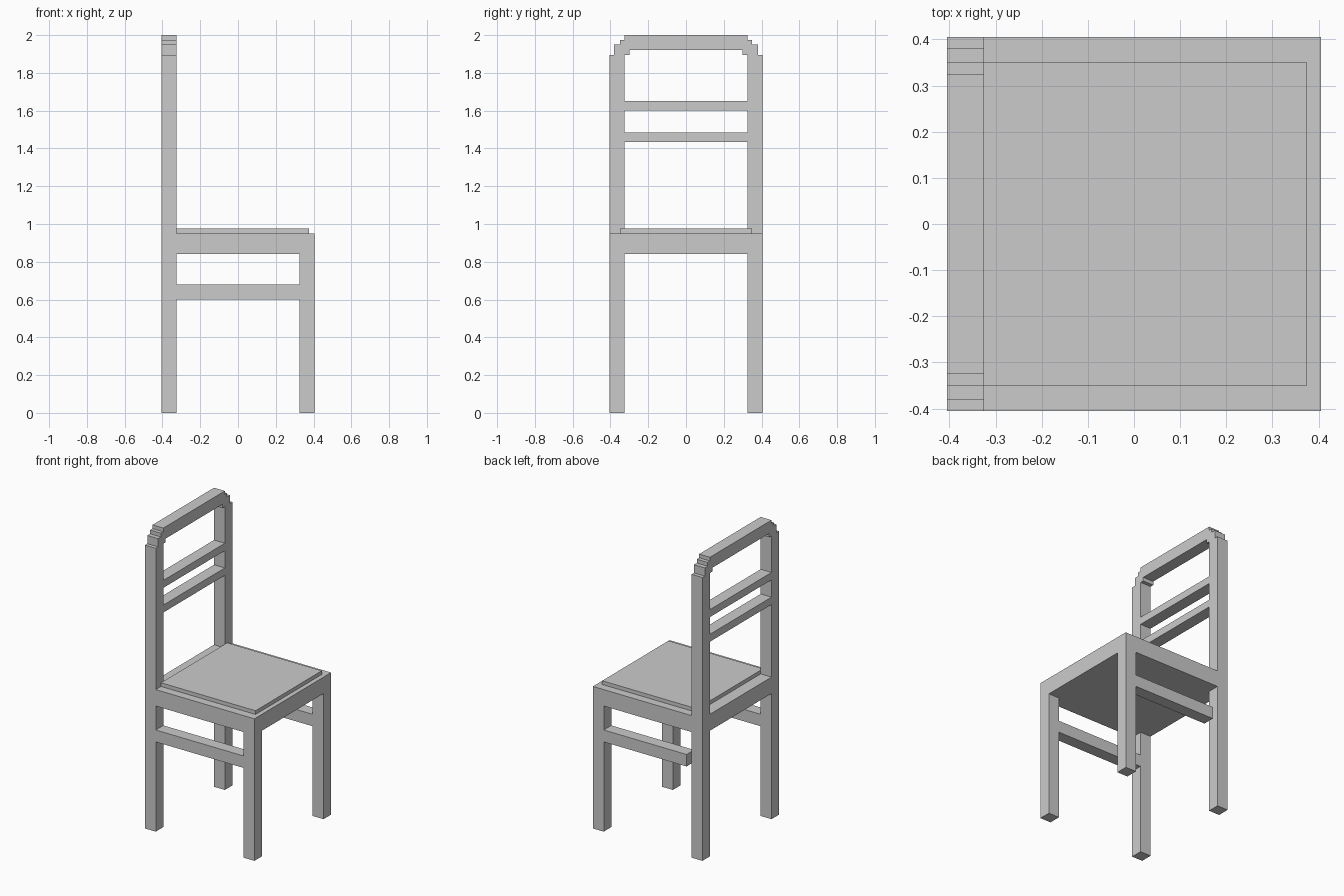
import bpy
import bmesh

cube = bpy.data.objects.get("Cube")
if cube:
    bpy.data.objects.remove(cube, do_unlink=True)

OUT = 0.405          # outer half-width of the chair
INN = 0.325          # inner face of legs and posts
SEAT_LOW, SEAT_TOP = 0.84, 0.95
POST_TOP = 1.895


def finish(name, bm):
    bmesh.ops.recalc_face_normals(bm, faces=bm.faces)
    mesh = bpy.data.meshes.new(name)
    bm.to_mesh(mesh)
    bm.free()
    obj = bpy.data.objects.new(name, mesh)
    bpy.context.collection.objects.link(obj)
    return obj


def box(name, xs, ys, zs):
    bm = bmesh.new()
    bmesh.ops.create_cube(bm, size=1)
    for v in bm.verts:
        v.co = [r[0] if c < 0 else r[1] for c, r in zip(v.co, (xs, ys, zs))]
    return finish(name, bm)


def extrude_along_x(name, profile, x0, x1):
    bm = bmesh.new()
    face = bm.faces.new([bm.verts.new((x0, y, z)) for y, z in profile])
    result = bmesh.ops.extrude_face_region(bm, geom=[face])
    verts = [g for g in result["geom"] if isinstance(g, bmesh.types.BMVert)]
    bmesh.ops.translate(bm, verts=verts, vec=(x1 - x0, 0, 0))
    return finish(name, bm)


BACK = (-OUT, -INN)
FRONT = (INN, OUT)

# Legs, back posts and side stretchers
# The left stretcher stops just short of its back post
for side, ys, rail_start in (("right", (-OUT, -INN), -INN),
                             ("left", (INN, OUT), -0.288)):
    box(f"front_leg_{side}", FRONT, ys, (0, SEAT_LOW))
    box(f"back_post_{side}", BACK, ys, (0, POST_TOP))
    box(f"side_stretcher_{side}", (rail_start, INN), ys, (0.6, 0.68))

# Seat frame, rear apron and seat pad
box("seat_frame", (-INN, OUT), (-OUT, OUT), (SEAT_LOW, SEAT_TOP))
box("rear_apron", BACK, (-INN, INN), (SEAT_LOW, SEAT_TOP))
box("seat_pad", (-INN, 0.375), (-0.35, 0.35), (SEAT_TOP, 0.975))

# Back slats
for name, zs in (("lower_slat", (1.435, 1.485)), ("upper_slat", (1.6, 1.65))):
    box(name, BACK, (-INN, INN), zs)

# Stepped top rail
half = [(0.3, 1.92), (0.3, POST_TOP), (0.38, POST_TOP), (0.38, 1.95),
        (0.35, 1.95), (0.35, 1.975), (INN, 1.975), (INN, 2.0)]
profile = half + [(-y, z) for y, z in reversed(half)]
extrude_along_x("top_rail", profile, *BACK)
